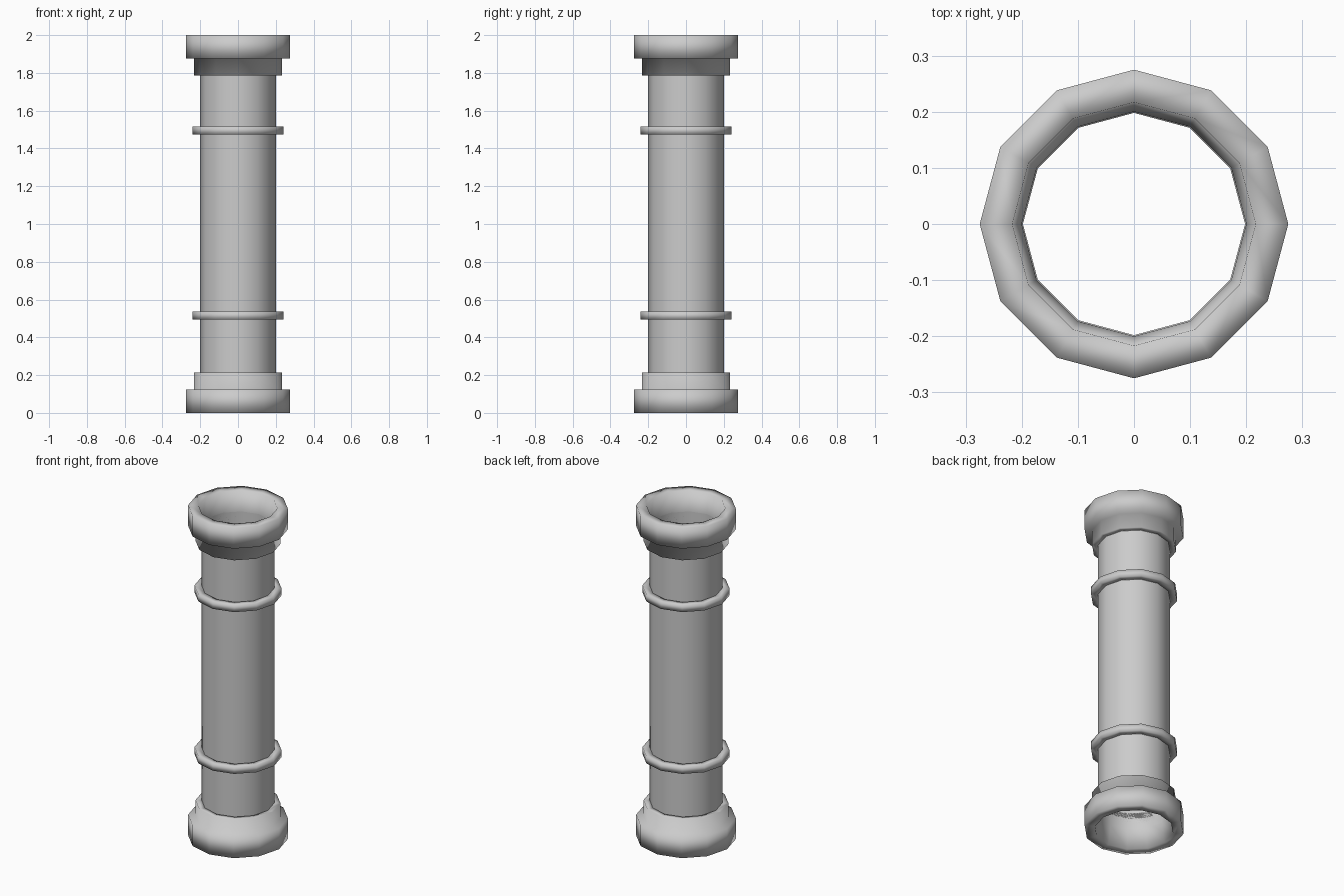
import bpy, bmesh, math

cube = bpy.data.objects.get("Cube")
if cube:
    bpy.data.objects.remove(cube, do_unlink=True)

SIDES = 12
grey = bpy.data.materials.new("pipe grey")
grey.use_nodes = True
colour = (0.6, 0.6, 0.6, 1)
grey.diffuse_color = colour
grey.node_tree.nodes["Principled BSDF"].inputs["Base Color"].default_value = colour


def lathe(name, profile, closed=True):
    """Spin a list of (radius, z) points around the z axis."""
    bm = bmesh.new()
    rings = []
    for r, z in profile:
        angles = [math.tau * i / SIDES for i in range(SIDES)]
        rings.append([bm.verts.new((r * math.cos(a), r * math.sin(a), z)) for a in angles])
    pairs = list(zip(rings, rings[1:]))
    if closed:
        pairs.append((rings[-1], rings[0]))
    for low, high in pairs:
        for i in range(SIDES):
            j = (i + 1) % SIDES
            bm.faces.new((low[i], low[j], high[j], high[i]))
    bmesh.ops.recalc_face_normals(bm, faces=bm.faces)
    for face in bm.faces:
        face.smooth = True
    mesh = bpy.data.meshes.new(name)
    bm.to_mesh(mesh)
    bm.free()
    mesh.materials.append(grey)
    obj = bpy.data.objects.new(name, mesh)
    bpy.context.collection.objects.link(obj)
    return obj


# Open hollow shaft
lathe("shaft", [(0.2, 0.12), (0.2, 1.88)], closed=False)

# Stepped end flanges: collar, wide rim and tapered mouth
flange = [(0.2, 0.215), (0.234, 0.215), (0.234, 0.125), (0.275, 0.125),
          (0.275, 0), (0.217, 0), (0.2, 0.12)]
lathe("bottom_flange", flange)
lathe("top_flange", [(r, 2 - z) for r, z in flange])

# Thin bands around the shaft
for name, z in (("lower_band", 0.515), ("upper_band", 1.495)):
    lathe(name, [(0.198, z - 0.021), (0.24, z - 0.021), (0.24, z + 0.021), (0.198, z + 0.021)])
